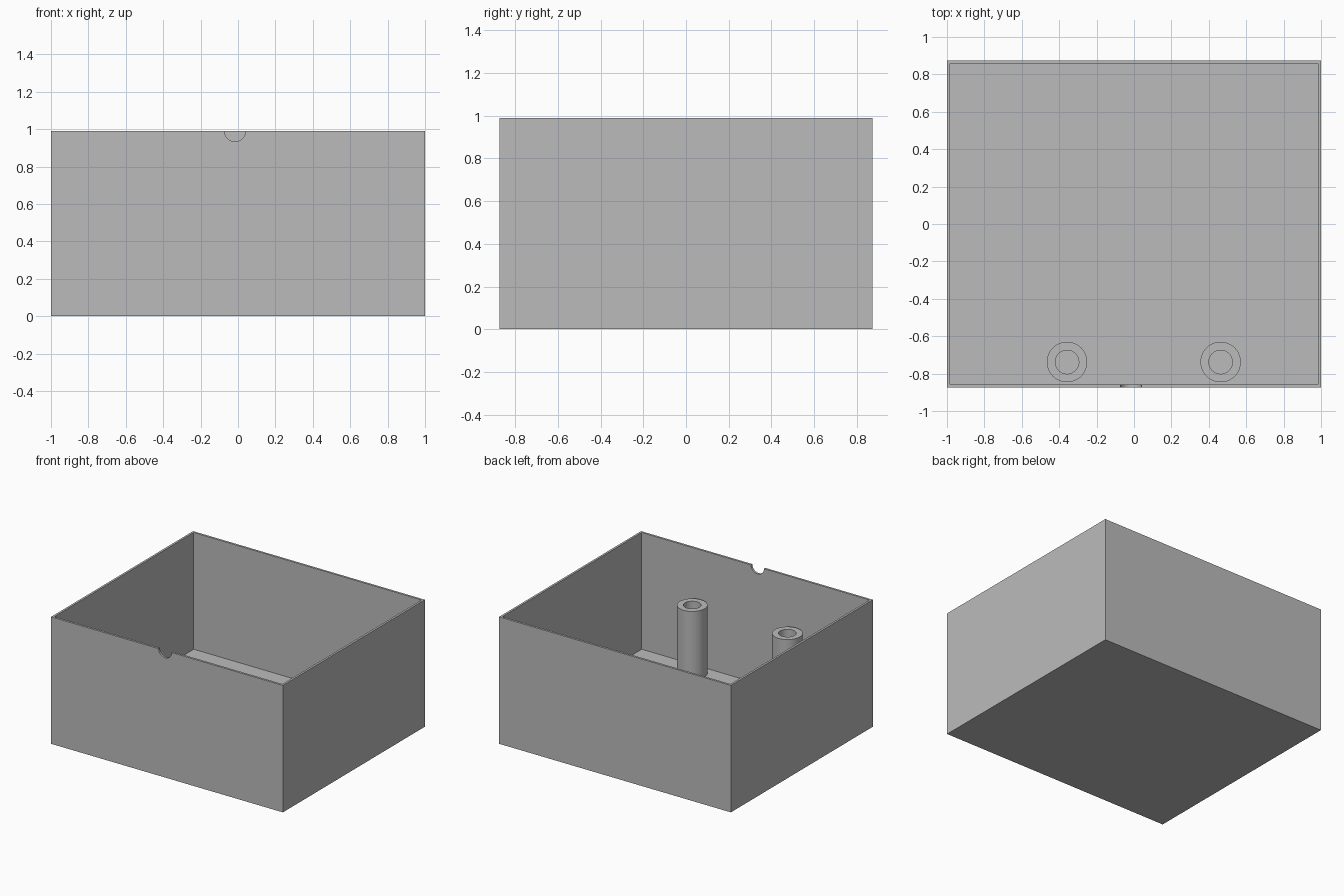
import bpy
import bmesh
from math import cos, sin, tau, pi, radians
from mathutils import Matrix, Vector

if "Cube" in bpy.data.objects:
    bpy.data.objects.remove(bpy.data.objects["Cube"], do_unlink=True)

HALF_X, HALF_Y, HEIGHT = 1.0, 0.875, 0.99
WALL, FLOOR = 0.024, 0.08
POST_TOP, POST_R, BORE_R = 0.61, 0.108, 0.063
POST_Y = -0.738
NOTCH_X, NOTCH_R = -0.016, 0.056
SEGMENTS = 64

grey = bpy.data.materials.new("plain grey")
grey.use_nodes = True
colour = (0.5, 0.5, 0.5, 1)
grey.diffuse_color = colour
grey.node_tree.nodes["Principled BSDF"].inputs["Base Color"].default_value = colour


def make_object(name, bm):
    bmesh.ops.recalc_face_normals(bm, faces=bm.faces)
    mesh = bpy.data.meshes.new(name)
    bm.to_mesh(mesh)
    bm.free()
    mesh.materials.append(grey)
    obj = bpy.data.objects.new(name, mesh)
    bpy.context.collection.objects.link(obj)
    return obj


def activate(obj):
    bpy.ops.object.select_all(action='DESELECT')
    obj.select_set(True)
    bpy.context.view_layer.objects.active = obj


# Open box: inset the top face and push it down to the floor
bm = bmesh.new()
bmesh.ops.create_cube(bm, size=1, matrix=Matrix.Translation((0, 0, HEIGHT / 2))
                      @ Matrix.Diagonal((2 * HALF_X, 2 * HALF_Y, HEIGHT, 1)))
bm.normal_update()
top = max(bm.faces, key=lambda f: f.normal.z)
bmesh.ops.inset_region(bm, faces=[top], thickness=WALL)
cavity = bmesh.ops.extrude_face_region(bm, geom=[top])["geom"]
bmesh.ops.delete(bm, geom=[top], context='FACES_ONLY')
for v in cavity:
    if isinstance(v, bmesh.types.BMVert):
        v.co.z = FLOOR
box = make_object("open_box", bm)

# Half-round cable notch in the front rim
bm = bmesh.new()
bmesh.ops.create_cone(bm, cap_ends=True, segments=SEGMENTS, radius1=NOTCH_R,
                      radius2=NOTCH_R, depth=0.2,
                      matrix=Matrix.Translation((NOTCH_X, -HALF_Y, HEIGHT))
                      @ Matrix.Rotation(pi / 2, 4, 'X'))
cutter = make_object("notch_cutter", bm)
cutter.hide_render = True
cut = box.modifiers.new("notch", 'BOOLEAN')
cut.operation = 'DIFFERENCE'
cut.solver = 'EXACT'
cut.object = cutter
activate(box)
bpy.ops.object.modifier_apply(modifier=cut.name)
bpy.data.objects.remove(cutter, do_unlink=True)
bpy.ops.object.shade_smooth_by_angle(angle=radians(30))


# Hollow screw posts standing on the floor
def post(name, x):
    bm = bmesh.new()
    profile = [(POST_R, FLOOR), (POST_R, POST_TOP), (BORE_R, POST_TOP), (BORE_R, FLOOR)]
    rings = [[bm.verts.new(Vector((x + r * cos(tau * i / SEGMENTS),
                                   POST_Y + r * sin(tau * i / SEGMENTS), z)))
              for i in range(SEGMENTS)] for r, z in profile]
    for k, ring in enumerate(rings):
        other = rings[(k + 1) % len(rings)]
        for i in range(SEGMENTS):
            j = (i + 1) % SEGMENTS
            bm.faces.new((ring[i], ring[j], other[j], other[i]))
    activate(make_object(name, bm))
    bpy.ops.object.shade_smooth_by_angle(angle=radians(30))


post("left_post", 0.463)
post("right_post", -0.358)
